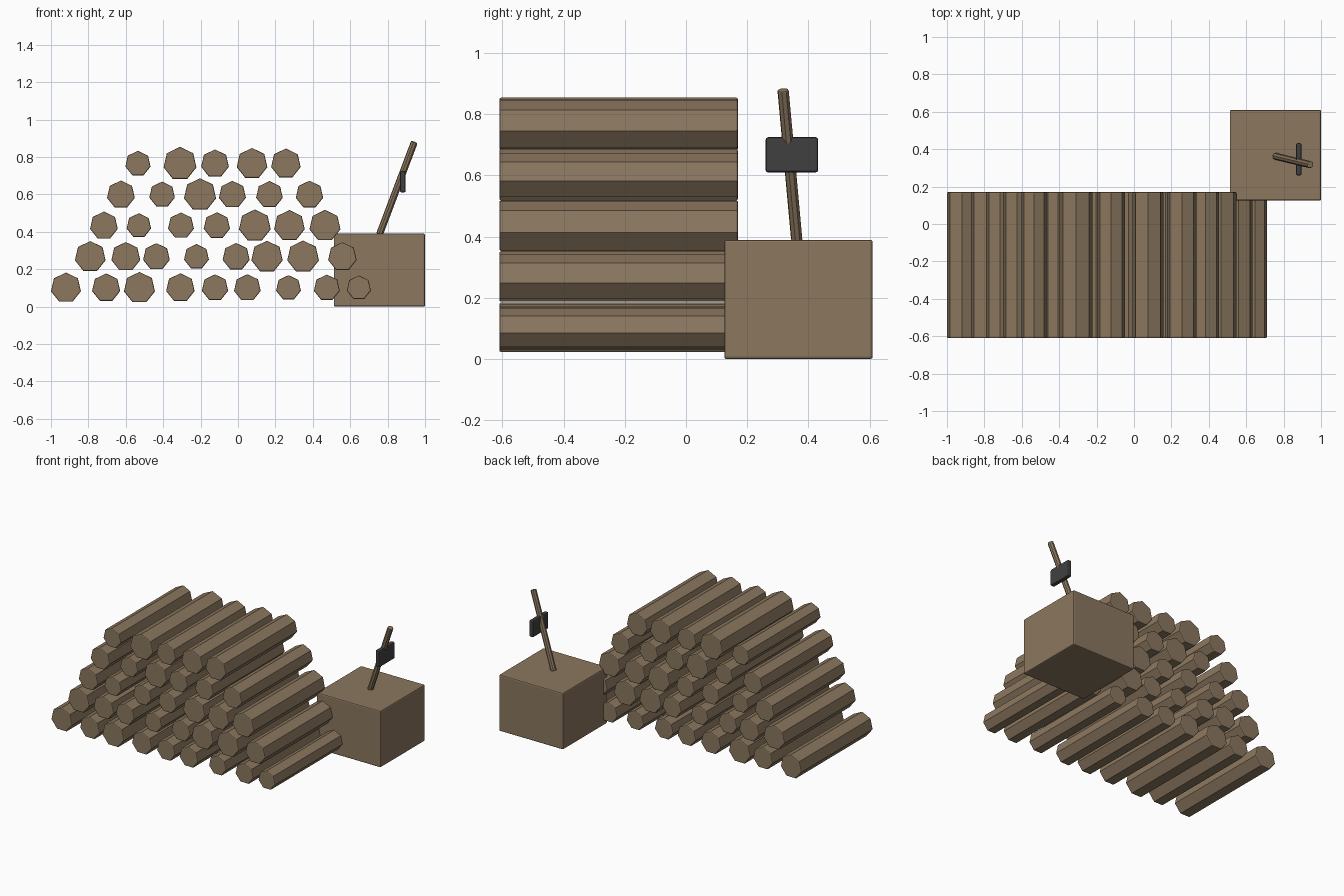
import bpy
from math import pi
from mathutils import Vector

if "Cube" in bpy.data.objects:
    bpy.data.objects.remove(bpy.data.objects["Cube"])


def material(name, colour):
    m = bpy.data.materials.new(name)
    m.use_nodes = True
    m.diffuse_color = (*colour, 1)
    bsdf = m.node_tree.nodes["Principled BSDF"]
    bsdf.inputs["Base Color"].default_value = (*colour, 1)
    bsdf.inputs["Roughness"].default_value = 0.8
    return m


wood = material("brown wood", (0.258, 0.184, 0.114))
iron = material("dark iron", (0.051, 0.051, 0.052))


def finish(name, mat, bevel):
    """Name the active object, colour it and soften its sharp rims."""
    ob = bpy.context.object
    ob.name = ob.data.name = name
    ob.data.materials.append(mat)
    mod = ob.modifiers.new("soft edges", "BEVEL")
    mod.width = bevel
    mod.segments = 2
    mod.limit_method = "ANGLE"
    mod.angle_limit = pi / 3
    return ob


def box(name, low, high, mat, bevel):
    low, high = Vector(low), Vector(high)
    bpy.ops.mesh.primitive_cube_add(size=1, location=(low + high) / 2)
    ob = bpy.context.object
    ob.scale = high - low
    bpy.ops.object.transform_apply(location=False, rotation=False, scale=True)
    return finish(name, mat, bevel)


def rod(name, start, end, radius, sides, mat, bevel):
    start, end = Vector(start), Vector(end)
    axis = end - start
    bpy.ops.mesh.primitive_cylinder_add(vertices=sides, radius=radius, depth=axis.length,
                                        location=(start + end) / 2)
    bpy.context.object.rotation_euler = axis.to_track_quat("Z", "Y").to_euler()
    return finish(name, mat, bevel)


# Stacked logs: each row holds (x, radius) pairs, one point of the heptagon up
rows = [
    [(-.92, .082), (-.705, .077), (-.527, .085), (-.308, .078), (-.123, .072),
     (.05, .073), (.27, .068), (.475, .071), (.646, .066)],
    [(-.79, .084), (-.6, .079), (-.436, .073), (-.222, .068), (-.01, .074),
     (.155, .086), (.348, .087), (.558, .078)],
    [(-.717, .076), (-.53, .067), (-.305, .071), (-.113, .072), (.09, .087),
     (.275, .084), (.465, .085)],
    [(-.626, .076), (-.406, .07), (-.203, .088), (-.03, .074), (.168, .073),
     (.382, .075)],
    [(-.535, .069), (-.31, .09), (-.123, .076), (.075, .084), (.256, .081)],
]
for r, row in enumerate(rows):
    z = 0.1 + 0.166 * r
    for i, (x, radius) in enumerate(row):
        rod(f"log_row{r + 1}_{i + 1}", (x, -0.61, z), (x, 0.17, z), radius, 7, wood, 0.006)

# Chopping block
box("chopping_block", (0.512, 0.125, 0), (1, 0.61, 0.39), wood, 0.008)

# Axe leaning out of the block
rod("axe_handle", (0.757, 0.362, 0.387), (0.943, 0.317, 0.88), 0.019, 8, wood, 0.005)
box("axe_head", (0.866, 0.26, 0.61), (0.896, 0.432, 0.725), iron, 0.008)
